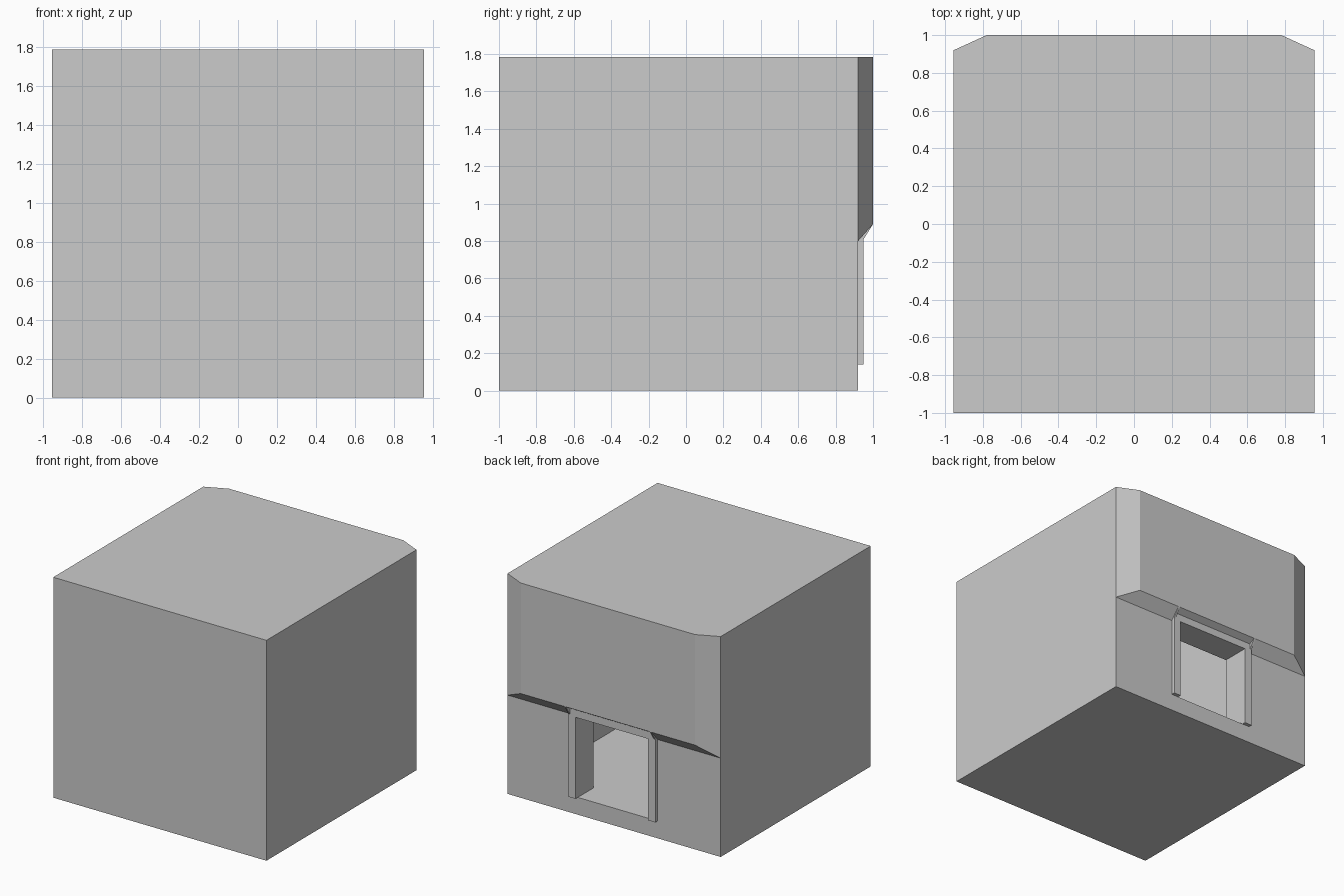
import bpy, bmesh

if "Cube" in bpy.data.objects:
    bpy.data.objects.remove(bpy.data.objects["Cube"])

W, TOP = 0.955, 1.785          # half width, height
WALL, BACK = 0.92, 1.0         # recessed rear wall, overhang face


def hull(name, points):
    """Convex solid around a handful of points."""
    bm = bmesh.new()
    for p in points:
        bm.verts.new(p)
    res = bmesh.ops.convex_hull(bm, input=bm.verts[:])
    loose = [v for v in bm.verts if not v.link_faces]
    bmesh.ops.delete(bm, geom=loose, context='VERTS')
    bmesh.ops.dissolve_limit(bm, angle_limit=0.005, verts=bm.verts[:], edges=bm.edges[:])
    bmesh.ops.recalc_face_normals(bm, faces=bm.faces[:])
    me = bpy.data.meshes.new(name)
    bm.to_mesh(me)
    bm.free()
    ob = bpy.data.objects.new(name, me)
    bpy.context.collection.objects.link(ob)
    return ob


def box(name, xs, ys, zs):
    return hull(name, [(x, y, z) for x in xs for y in ys for z in zs])


def prism(name, xs, profile):
    return hull(name, [(x, y, z) for x in xs for y, z in profile])


def combine(target, tool, op):
    tool.hide_render = True
    mod = target.modifiers.new(op, 'BOOLEAN')
    mod.operation, mod.solver, mod.object = op, 'EXACT', tool
    bpy.context.view_layer.objects.active = target
    bpy.ops.object.modifier_apply(modifier=mod.name)
    bpy.data.objects.remove(tool)


# Main block
shell = box("hollow_block", (-W, W), (-1, WALL), (0, TOP))

# Upper overhang with chamfered corners and sloped underside
pts = []
for s in (-1, 1):
    for z in (0.89, TOP):
        pts += [(s * W, WALL, z), (s * 0.78, BACK, z)]
    pts += [(s * W, WALL, 0.8), (s * W, 0.85, 0.8), (s * W, 0.85, TOP)]
combine(shell, hull("overhang", pts), 'UNION')

# Small brackets where the door posts meet the overhang
for s in (-1, 1):
    combine(shell, prism("bracket", (s * 0.375, s * 0.39),
                         [(0.9, 0.79), (0.95, 0.81), (1.0, 0.89), (0.9, 0.89)]), 'UNION')

# Door frame slab, then the notch above it
combine(shell, box("frame_slab", (-0.39, 0.39), (0.9, 0.95), (0.14, 0.88)), 'UNION')
combine(shell, prism("notch", (-0.375, 0.375),
                     [(0.95, 0.7), (1.05, 0.7), (1.05, 0.92), (0.95, 0.86)]), 'DIFFERENCE')

# Interior room and doorway
combine(shell, box("room", (-0.78, 0.78), (-0.82, 0.72), (0.14, 1.645)), 'DIFFERENCE')
combine(shell, box("doorway", (-0.325, 0.325), (0.6, 1.1), (0.14, 0.8)), 'DIFFERENCE')
